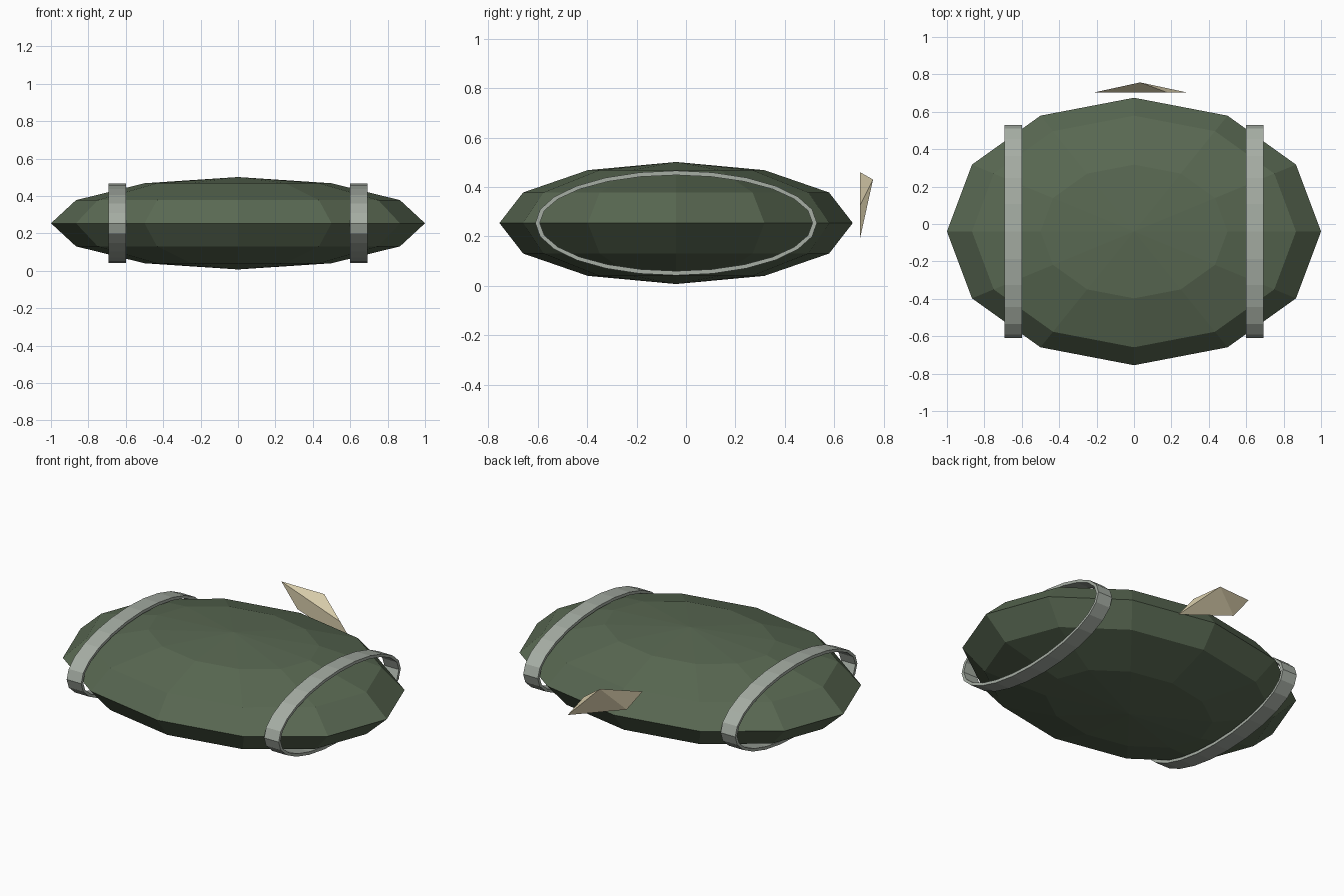
import bpy, bmesh
from math import cos, sin, pi
from mathutils import Matrix, Vector

if "Cube" in bpy.data.objects:
    bpy.data.objects.remove(bpy.data.objects["Cube"])

CENTRE = Vector((0, -0.04, 0.254))


def material(name, rgb):
    m = bpy.data.materials.new(name)
    m.diffuse_color = (*rgb, 1)
    m.use_nodes = True
    m.node_tree.nodes["Principled BSDF"].inputs["Base Color"].default_value = m.diffuse_color
    return m


def finish(bm, name, mat):
    bmesh.ops.recalc_face_normals(bm, faces=bm.faces)
    me = bpy.data.meshes.new(name)
    bm.to_mesh(me)
    bm.free()
    me.materials.append(mat)
    ob = bpy.data.objects.new(name, me)
    bpy.context.collection.objects.link(ob)
    return ob


green = material("dark_green", (0.10, 0.14, 0.085))
grey = material("strap_grey", (0.38, 0.42, 0.37))
tan = material("tan", (0.68, 0.60, 0.40))

# Flattened low-poly body
bm = bmesh.new()
bmesh.ops.create_uvsphere(bm, u_segments=12, v_segments=6, radius=1,
                          matrix=Matrix.Translation(CENTRE) @ Matrix.Diagonal((1, 0.715, 0.247, 1)))
finish(bm, "body", green)


# Oval strap: a rectangular section carried round an ellipse
def strap(name, x, width=0.095, ry=0.57, rz=0.212, thick=0.018, n=24):
    bm = bmesh.new()
    section = [(-width / 2, 0), (width / 2, 0), (width / 2, thick), (-width / 2, thick)]
    loops = []
    for i in range(n):
        a = 2 * pi * i / n
        loops.append([bm.verts.new(CENTRE + Vector((x + dx, (ry - t) * cos(a), (rz - t) * sin(a))))
                      for dx, t in section])
    for i in range(n):
        p, q = loops[i], loops[(i + 1) % n]
        for k in range(4):
            m = (k + 1) % 4
            bm.faces.new((p[k], p[m], q[m], q[k]))
    finish(bm, name, grey)


strap("left_strap", -0.645)
strap("right_strap", 0.645)

# Skewed four-sided spike floating behind the body
bm = bmesh.new()
base = [bm.verts.new((x, 0.704, z)) for x, z in
        ((-0.21, 0.46), (-0.105, 0.325), (0.28, 0.19), (0.175, 0.325))]
tip = bm.verts.new((0.033, 0.757, 0.43))
bm.faces.new(base)
for i in range(4):
    bm.faces.new((base[i], base[(i + 1) % 4], tip))
finish(bm, "rear_spike", tan)
